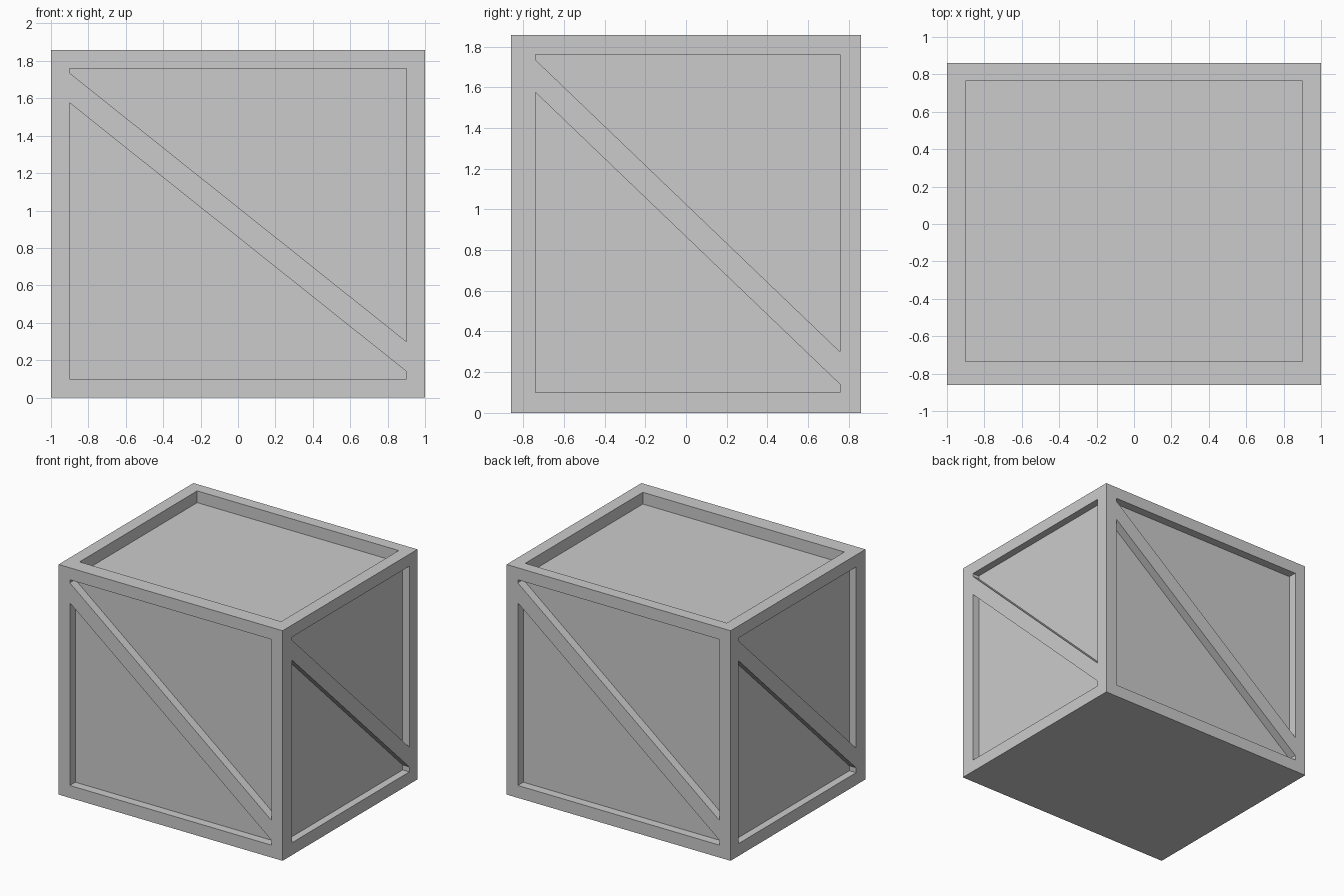
import bpy, bmesh
from mathutils import Vector

if "Cube" in bpy.data.objects:
    bpy.data.objects.remove(bpy.data.objects["Cube"])

W, D, H = 1.0, 0.86, 1.857      # half width, half depth, height
Z0, Z1 = 0.10, 1.76             # recess bottom and top


def prism(bm, points, offset):
    """Closed solid made by extruding a flat polygon."""
    face = bm.faces.new([bm.verts.new(p) for p in points])
    new = bmesh.ops.extrude_face_region(bm, geom=[face])["geom"]
    bmesh.ops.translate(bm, vec=offset,
                        verts=[v for v in new if isinstance(v, bmesh.types.BMVert)])


def make_object(name, bm):
    bmesh.ops.recalc_face_normals(bm, faces=bm.faces)
    mesh = bpy.data.meshes.new(name)
    bm.to_mesh(mesh)
    bm.free()
    obj = bpy.data.objects.new(name, mesh)
    bpy.context.collection.objects.link(obj)
    return obj


# Solid crate body
bm = bmesh.new()
prism(bm, [(-W, -D, 0), (W, -D, 0), (W, D, 0), (-W, D, 0)], Vector((0, 0, H)))
crate = make_object("crate", bm)

# Recesses: two beside each diagonal brace, plus one tray in the lid
bm = bmesh.new()
OUT = 0.1                       # cutter overshoot outside the body


def braced_side(a, b, place, normal, depth):
    """a and b are the brace's upper and lower ends along the side."""
    upper = [(a, Z1), (b, Z1), (b, 0.30), (a, 1.735)]
    lower = [(a, 1.575), (b, 0.14), (b, Z0), (a, Z0)]
    n = Vector(normal)
    for outline in (upper, lower):
        prism(bm, [Vector(place(u, z)) + n * OUT for u, z in outline],
              -n * (OUT + depth))


braced_side(-0.9, 0.9, lambda u, z: (u, -D, z), (0, -1, 0), 0.07)
braced_side(0.9, -0.9, lambda u, z: (u, D, z), (0, 1, 0), 0.07)
braced_side(-0.74, 0.757, lambda u, z: (W, u, z), (1, 0, 0), 0.06)
braced_side(0.757, -0.74, lambda u, z: (-W, u, z), (-1, 0, 0), 0.06)
prism(bm, [(-0.9, -0.735, H + OUT), (0.9, -0.735, H + OUT),
           (0.9, 0.765, H + OUT), (-0.9, 0.765, H + OUT)],
      Vector((0, 0, -OUT - 0.095)))
cutter = make_object("recess_cutter", bm)
cutter.hide_render = True
cutter.hide_set(True)

cut = crate.modifiers.new("recesses", 'BOOLEAN')
cut.operation = 'DIFFERENCE'
cut.solver = 'EXACT'
cut.object = cutter
